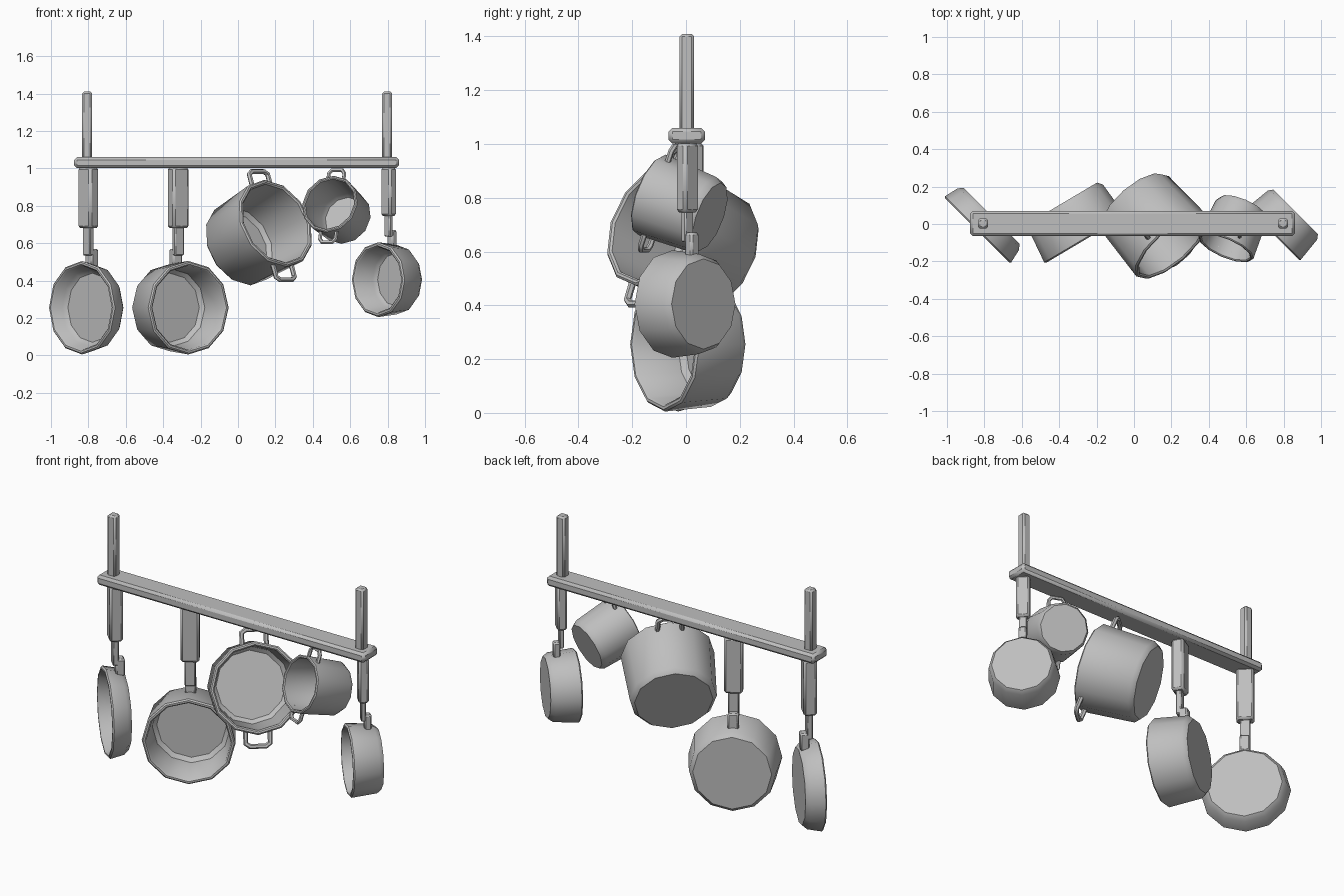
import bpy, bmesh, math
from mathutils import Matrix, Vector

cube = bpy.data.objects.get("Cube")
if cube:
    bpy.data.objects.remove(cube, do_unlink=True)

metal = bpy.data.materials.new("grey metal")
metal.use_nodes = True
grey = (0.52, 0.52, 0.52, 1)
metal.diffuse_color = grey
metal.node_tree.nodes["Principled BSDF"].inputs["Base Color"].default_value = grey


def finish(obj, angle=40):
    obj.data.materials.clear()
    obj.data.materials.append(metal)
    bpy.ops.object.select_all(action="DESELECT")
    obj.select_set(True)
    bpy.context.view_layer.objects.active = obj
    bpy.ops.object.shade_smooth_by_angle(angle=math.radians(angle))
    return obj


def add_mesh(name, bm, matrix):
    bmesh.ops.recalc_face_normals(bm, faces=bm.faces)
    mesh = bpy.data.meshes.new(name)
    bm.to_mesh(mesh)
    bm.free()
    obj = bpy.data.objects.new(name, mesh)
    bpy.context.collection.objects.link(obj)
    obj.matrix_world = matrix
    return finish(obj)


def box(name, size, centre, bevel, matrix=Matrix()):
    bm = bmesh.new()
    bmesh.ops.create_cube(bm, size=1)
    bmesh.ops.scale(bm, vec=size, verts=bm.verts)
    bmesh.ops.translate(bm, vec=centre, verts=bm.verts)
    bmesh.ops.bevel(bm, geom=bm.edges[:], offset=bevel, segments=1, affect="EDGES")
    return add_mesh(name, bm, matrix)


def frame(centre, facing):
    """Local x runs sideways, y up along the opening, z out of the opening."""
    n = Vector(facing).normalized()
    up = (Vector((0, 0, 1)) - n * n.z).normalized()
    m = Matrix((up.cross(n), up, n)).transposed().to_4x4()
    m.translation = centre
    return m


def vessel(name, r, depth, wall, matrix):
    """Twelve-sided bowl with a rounded base corner and a thick soft lip."""
    h, soft = depth / 2, wall * 0.3
    profile = [(0, -h), (r * 0.84, -h), (r * 0.93, -h + 0.025), (r, h - soft),
               (r - soft, h), (r - wall + soft, h), (r - wall, h - soft),
               (r * 0.93 - wall, -h + 0.045), (r * 0.84 - wall, -h + wall),
               (0, -h + wall)]
    bm = bmesh.new()
    verts = [bm.verts.new((x, 0, z)) for x, z in profile]
    edges = [bm.edges.new(pair) for pair in zip(verts, verts[1:])]
    bmesh.ops.spin(bm, geom=verts + edges, cent=(0, 0, 0), axis=(0, 0, 1),
                   angle=math.tau, steps=12, use_duplicate=False)
    bmesh.ops.remove_doubles(bm, verts=bm.verts, dist=0.0005)
    return add_mesh(name, bm, matrix)


def loop_handle(name, r, reach, width, tube, height, side, matrix):
    w, s = width / 2, side
    points = [(-w, s * (r - 0.03)), (-w, s * (reach - 0.03)),
              (-w * 0.65, s * (reach - tube)), (w * 0.65, s * (reach - tube)),
              (w, s * (reach - 0.03)), (w, s * (r - 0.03))]
    curve = bpy.data.curves.new(name, "CURVE")
    curve.dimensions = "3D"
    curve.bevel_depth = tube
    curve.bevel_resolution = 1
    curve.use_fill_caps = True
    spline = curve.splines.new("POLY")
    spline.points.add(len(points) - 1)
    for p, (x, y) in zip(spline.points, points):
        p.co = (x, y, height, 1)
    obj = bpy.data.objects.new(name, curve)
    bpy.context.collection.objects.link(obj)
    obj.matrix_world = matrix
    bpy.ops.object.select_all(action="DESELECT")
    obj.select_set(True)
    bpy.context.view_layer.objects.active = obj
    bpy.ops.object.convert(target="MESH")
    finish(bpy.context.object, 50)


def pan(name, centre, facing, r, depth, grip_bottom, grip_w, grip_t):
    """Bowl hung by a straight grip, a neck and a stepped bracket."""
    m = frame(centre, facing)
    vessel(name + "_bowl", r, depth, 0.025, m)
    top, low = 1.005 - centre[2], grip_bottom - centre[2]
    box(name + "_grip", (grip_w, top - low, grip_t), (0, (top + low) / 2, 0), 0.012, m)
    neck_low = r + 0.03
    box(name + "_neck", (grip_w * 0.58, low + 0.02 - neck_low, grip_t * 0.45),
        (0, (low + 0.02 + neck_low) / 2, 0), 0.005, m)
    box(name + "_bracket", (grip_w * 0.58, 0.1, grip_t * 0.7),
        (0, r + 0.015, -0.025), 0.008, m)


def pot(name, centre, facing, r, depth, reach, width, tube):
    """Deep bowl with a loop handle at the top and bottom of its lip."""
    m = frame(centre, facing)
    vessel(name + "_bowl", r, depth, 0.025 if r > 0.2 else 0.018, m)
    for label, side in (("upper", 1), ("lower", -1)):
        loop_handle(f"{name}_{label}_handle", r, reach, width, tube,
                    depth / 2 - 0.04, side, m)


# Hanging rail and its two ceiling posts
box("rail", (1.735, 0.135, 0.058), (-0.008, 0.003, 1.031), 0.014)
for label, x in (("right", -0.807), ("left", 0.797)):
    box(label + "_post", (0.054, 0.054, 0.36), (x, 0.003, 1.23), 0.01)

# Hanging cookware
pan("frying_pan", (-0.8, 0.005, 0.255), (-1, -1, 0), 0.25, 0.11, 0.68, 0.1, 0.072)
pan("saute_pan", (-0.32, 0.015, 0.255), (0.51, -0.86, 0), 0.25, 0.23, 0.68, 0.1, 0.072)
pan("saucepan", (0.805, 0.005, 0.405), (-1, -1, 0), 0.2, 0.17, 0.745, 0.078, 0.056)
pot("stock_pot", (0.1, 0, 0.645), (0.61, -0.7, 0.37), 0.25, 0.345, 0.325, 0.13, 0.014)
pot("small_pot", (0.535, -0.02, 0.77), (-0.37, -0.87, 0.33), 0.16, 0.25, 0.215, 0.09, 0.011)
